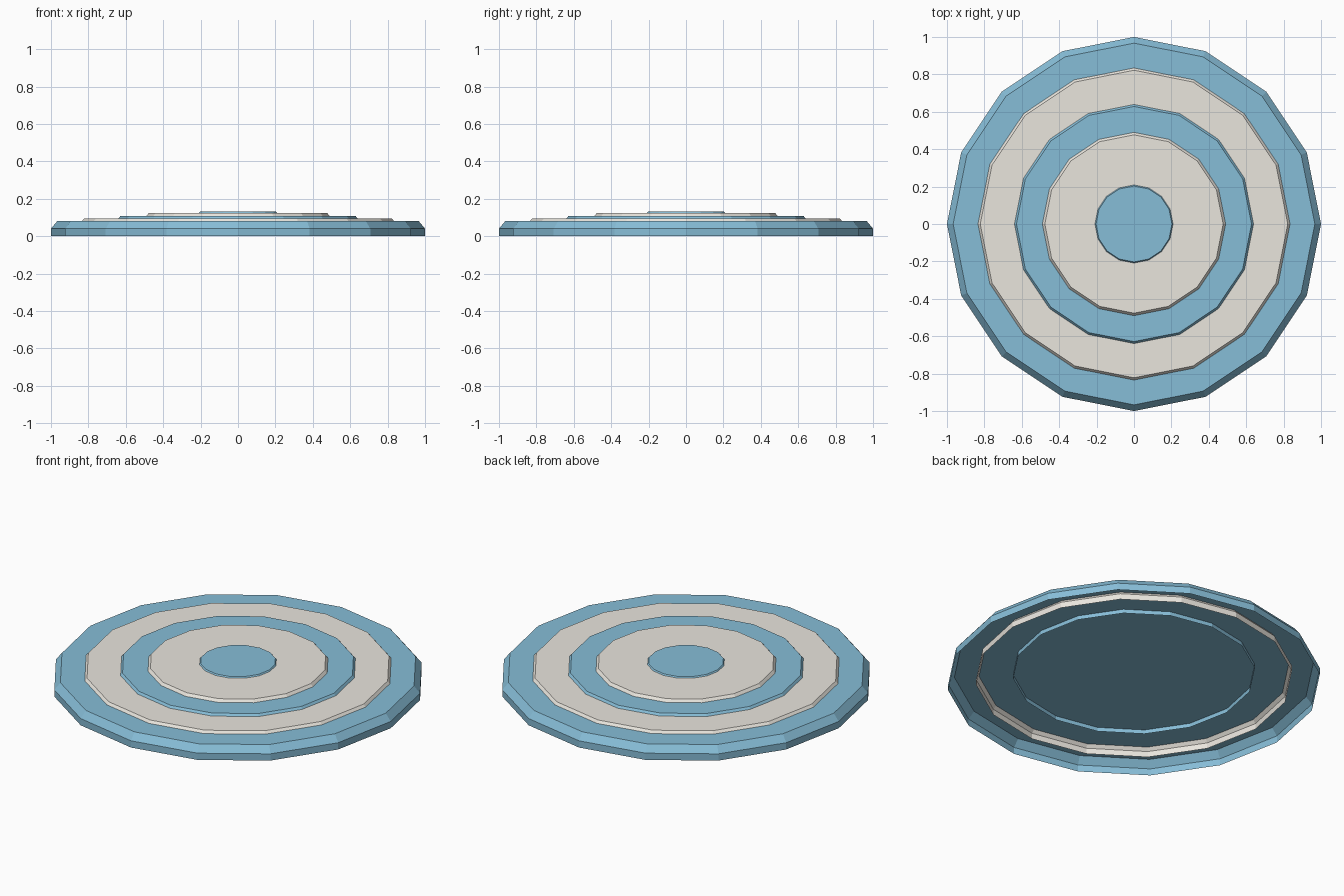
import bpy, bmesh
from math import cos, sin, pi

if "Cube" in bpy.data.objects:
    bpy.data.objects.remove(bpy.data.objects["Cube"])

SIDES = 16


def material(name, rgb):
    m = bpy.data.materials.new(name)
    m.diffuse_color = (*rgb, 1)
    m.use_nodes = True
    m.node_tree.nodes["Principled BSDF"].inputs["Base Color"].default_value = m.diffuse_color
    return m


blue = material("blue", (0.24, 0.51, 0.68))
cream = material("cream", (0.82, 0.79, 0.73))


def tier(name, radius, top, mat):
    """Open-bottomed disc: straight wall, bevelled shoulder, flat top."""
    height = 0.08 * radius
    profile = [(radius, top - height), (radius, top - height / 2), (radius * 0.967, top)]
    bm = bmesh.new()
    rings = [[bm.verts.new((r * cos(2 * pi * i / SIDES), r * sin(2 * pi * i / SIDES), z))
              for i in range(SIDES)] for r, z in profile]
    for low, high in zip(rings, rings[1:]):
        for i in range(SIDES):
            j = (i + 1) % SIDES
            bm.faces.new((low[i], low[j], high[j], high[i]))
    bm.faces.new(rings[-1])
    mesh = bpy.data.meshes.new(name)
    bm.to_mesh(mesh)
    bm.free()
    mesh.materials.append(mat)
    bpy.context.collection.objects.link(bpy.data.objects.new(name, mesh))


# Concentric tiers, each a smaller copy poking out of the one below
tier("base_disc", 1.0, 0.08, blue)
tier("outer_cream_ring", 0.85, 0.095, cream)
tier("middle_blue_ring", 0.65, 0.108, blue)
tier("inner_cream_ring", 0.493, 0.124, cream)
tier("centre_disc", 0.21, 0.131, blue)
